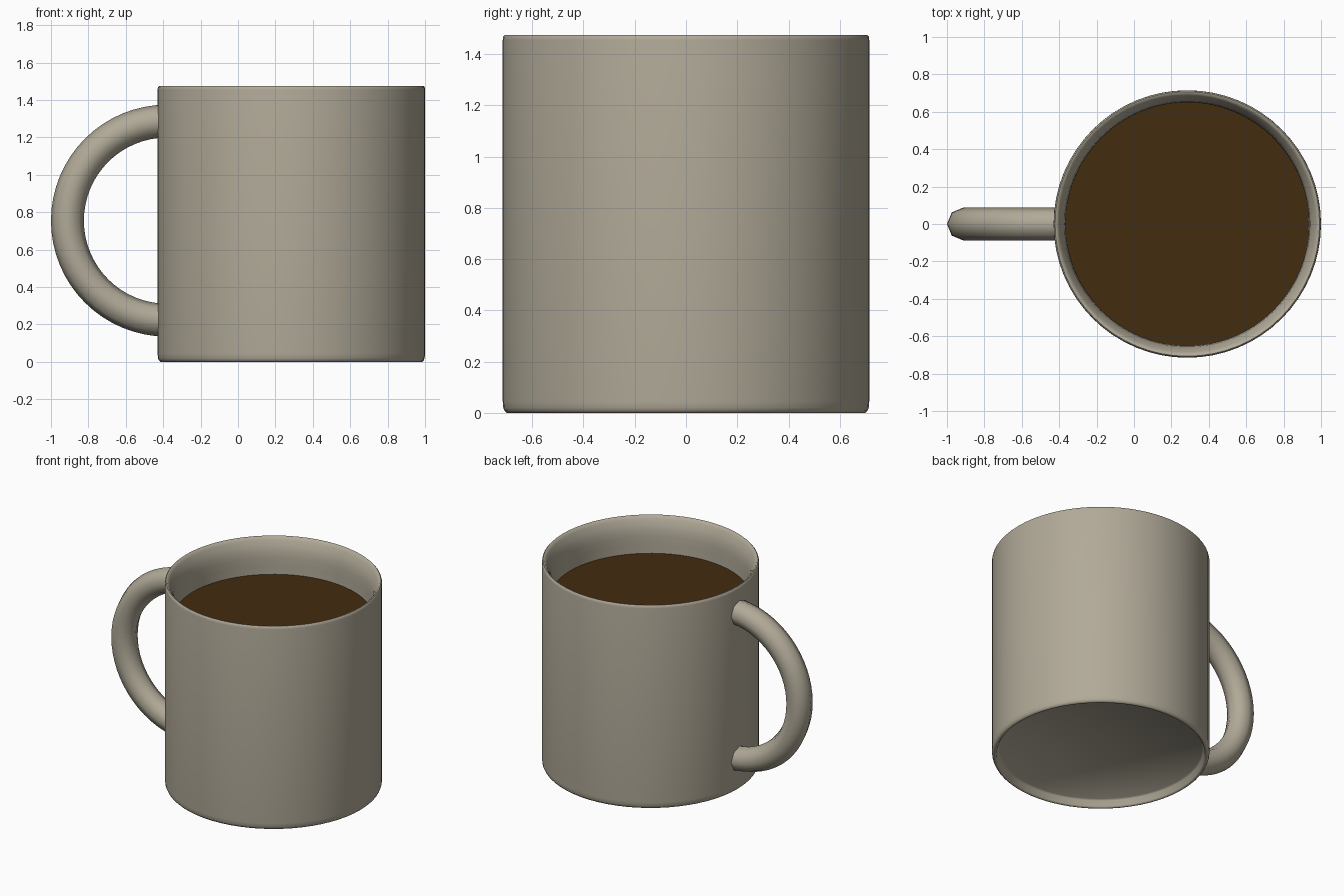
import bpy, bmesh, math
from mathutils import Vector, Matrix

cube = bpy.data.objects.get("Cube")
if cube:
    bpy.data.objects.remove(cube, do_unlink=True)

CUP_X = 0.285
SEGMENTS = 64


def material(name, colour):
    mat = bpy.data.materials.new(name)
    mat.use_nodes = True
    mat.diffuse_color = (*colour, 1)
    mat.node_tree.nodes["Principled BSDF"].inputs["Base Color"].default_value = (*colour, 1)
    return mat


def finish(name, bm, mat, angle=50):
    bmesh.ops.recalc_face_normals(bm, faces=bm.faces)
    mesh = bpy.data.meshes.new(name)
    bm.to_mesh(mesh)
    bm.free()
    mesh.materials.append(mat)
    obj = bpy.data.objects.new(name, mesh)
    bpy.context.collection.objects.link(obj)
    bpy.ops.object.select_all(action="DESELECT")
    obj.select_set(True)
    bpy.context.view_layer.objects.active = obj
    bpy.ops.object.shade_smooth_by_angle(angle=math.radians(angle))
    return obj


stoneware = material("warm grey stoneware", (0.44, 0.40, 0.315))
coffee_brown = material("coffee brown", (0.055, 0.025, 0.005))

# Cup: one profile from the recessed base, up the wall, over the rim, to the inner floor
profile = [(0, 0.055), (0.665, 0.055), (0.675, 0.045), (0.683, 0.008), (0.69, 0),
           (0.7, 0), (0.708, 0.008), (0.713, 0.02), (0.715, 0.045),
           (0.715, 1.455), (0.713, 1.469), (0.707, 1.475), (0.697, 1.473),
           (0.685, 1.455), (0.668, 1.42), (0.657, 1.385), (0.652, 1.34),
           (0.65, 1.28), (0.65, 0.16), (0.62, 0.12), (0, 0.12)]
bm = bmesh.new()
verts = [bm.verts.new((r, 0, z)) for r, z in profile]
edges = [bm.edges.new(pair) for pair in zip(verts, verts[1:])]
bmesh.ops.spin(bm, geom=verts + edges, cent=(0, 0, 0), axis=(0, 0, 1),
               angle=math.tau, steps=SEGMENTS)
bmesh.ops.remove_doubles(bm, verts=bm.verts, dist=0.0005)
bmesh.ops.translate(bm, verts=bm.verts, vec=(CUP_X, 0, 0))
finish("cup", bm, stoneware)

# Coffee: flat surface that meets the inner wall
bm = bmesh.new()
bmesh.ops.create_circle(bm, cap_ends=True, segments=SEGMENTS, radius=0.651,
                        matrix=Matrix.Translation((CUP_X, 0, 1.22)))
finish("coffee", bm, coffee_brown)

# Handle: eight-sided tube swept through half a turn, its ends buried in the wall
centre = Vector((-0.38, 0, 0.755))
bm = bmesh.new()
start = Matrix.Translation(centre + Vector((0, 0, 0.532)))
start = start @ Matrix.Rotation(math.pi / 2, 4, "Y")
ring = bmesh.ops.create_circle(bm, cap_ends=False, segments=8, radius=0.088, matrix=start)
ring_edges = list(bm.edges)
bmesh.ops.spin(bm, geom=ring["verts"] + ring_edges, cent=centre, axis=(0, -1, 0),
               angle=math.pi, steps=32)
bmesh.ops.holes_fill(bm, edges=[e for e in bm.edges if e.is_boundary], sides=8)
# Keep the loop on the outer side of the cup
if min(v.co.x for v in bm.verts) > centre.x - 0.1:
    bmesh.ops.rotate(bm, verts=bm.verts, cent=centre,
                     matrix=Matrix.Rotation(math.pi, 3, "Z"))
    bmesh.ops.recalc_face_normals(bm, faces=bm.faces)
finish("handle", bm, stoneware)
